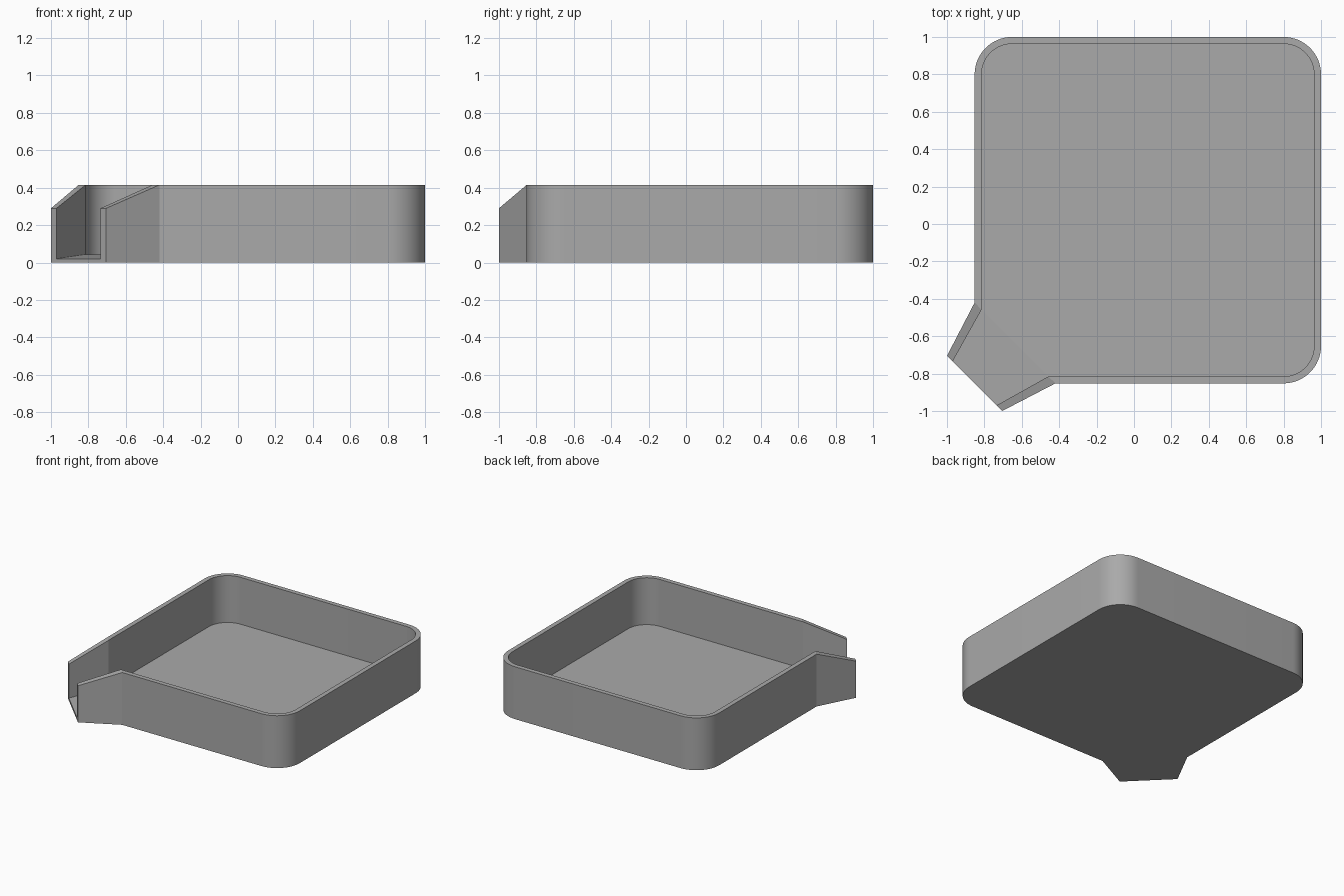
import bpy
import bmesh
from math import sin, cos, pi, radians

cube = bpy.data.objects.get("Cube")
if cube:
    bpy.data.objects.remove(cube, do_unlink=True)

RIM, LIP, FLOOR, SPOUT_FLOOR = 0.415, 0.29, 0.043, 0.02
LOW, HIGH, CORNER, WALL = -0.652, 0.8, 0.2, 0.037   # corner centres, radius, thickness
STEPS = 16


def arc(cx, cy, radius, start):
    """Quarter circle, running clockwise from the start angle."""
    angles = [start - pi / 2 * i / STEPS for i in range(STEPS + 1)]
    return [(cx + radius * cos(a), cy + radius * sin(a)) for a in angles]


def outline(radius, tip, base):
    """Open path from the left-hand spout tip, round the tray, to the other tip."""
    edge = LOW - CORNER + (CORNER - radius)
    path = [tip, (edge, base)]
    path += arc(LOW, HIGH, radius, pi)
    path += arc(HIGH, HIGH, radius, pi / 2)
    path += arc(HIGH, LOW, radius, 0)
    return path + [(base, edge), tip[::-1]]


outer = outline(CORNER, (-1, -0.705), -0.42)
inner = outline(CORNER - WALL, (-0.97, -0.735), -0.458)
last = len(outer) - 1

bm = bmesh.new()


def ring(path, body_z, tip_z):
    return [bm.verts.new((x, y, tip_z if i in (0, last) else body_z))
            for i, (x, y) in enumerate(path)]


bottom = ring(outer, 0, 0)
outer_rim = ring(outer, RIM, LIP)
inner_rim = ring(inner, RIM, LIP)
floor = ring(inner, FLOOR, SPOUT_FLOOR)

# Outer wall, rim and inner wall
for a, b in ((bottom, outer_rim), (outer_rim, inner_rim), (inner_rim, floor)):
    for i in range(last):
        bm.faces.new((a[i], a[i + 1], b[i + 1], b[i]))

# Underside, tray floor, sloping spout floor and open spout end
bm.faces.new(bottom)
bm.faces.new(floor[1:-1])
bm.faces.new((floor[0], floor[1], floor[-2], floor[-1]))
bm.faces.new((bottom[0], outer_rim[0], inner_rim[0], floor[0],
              floor[-1], inner_rim[-1], outer_rim[-1], bottom[-1]))
bmesh.ops.recalc_face_normals(bm, faces=bm.faces)

mesh = bpy.data.meshes.new("tray_with_spout")
bm.to_mesh(mesh)
bm.free()
tray = bpy.data.objects.new("tray_with_spout", mesh)
bpy.context.collection.objects.link(tray)

# Plain grey plastic
grey = bpy.data.materials.new("mid_grey")
grey.use_nodes = True
colour = (0.4, 0.4, 0.4, 1)
grey.diffuse_color = colour
grey.node_tree.nodes["Principled BSDF"].inputs["Base Color"].default_value = colour
mesh.materials.append(grey)

# Smooth round corners, crisp everywhere else
bpy.ops.object.select_all(action="DESELECT")
tray.select_set(True)
bpy.context.view_layer.objects.active = tray
bpy.ops.object.shade_smooth_by_angle(angle=radians(12))
for face in mesh.polygons:
    if abs(face.normal.z) > 0.5:
        face.use_smooth = False
